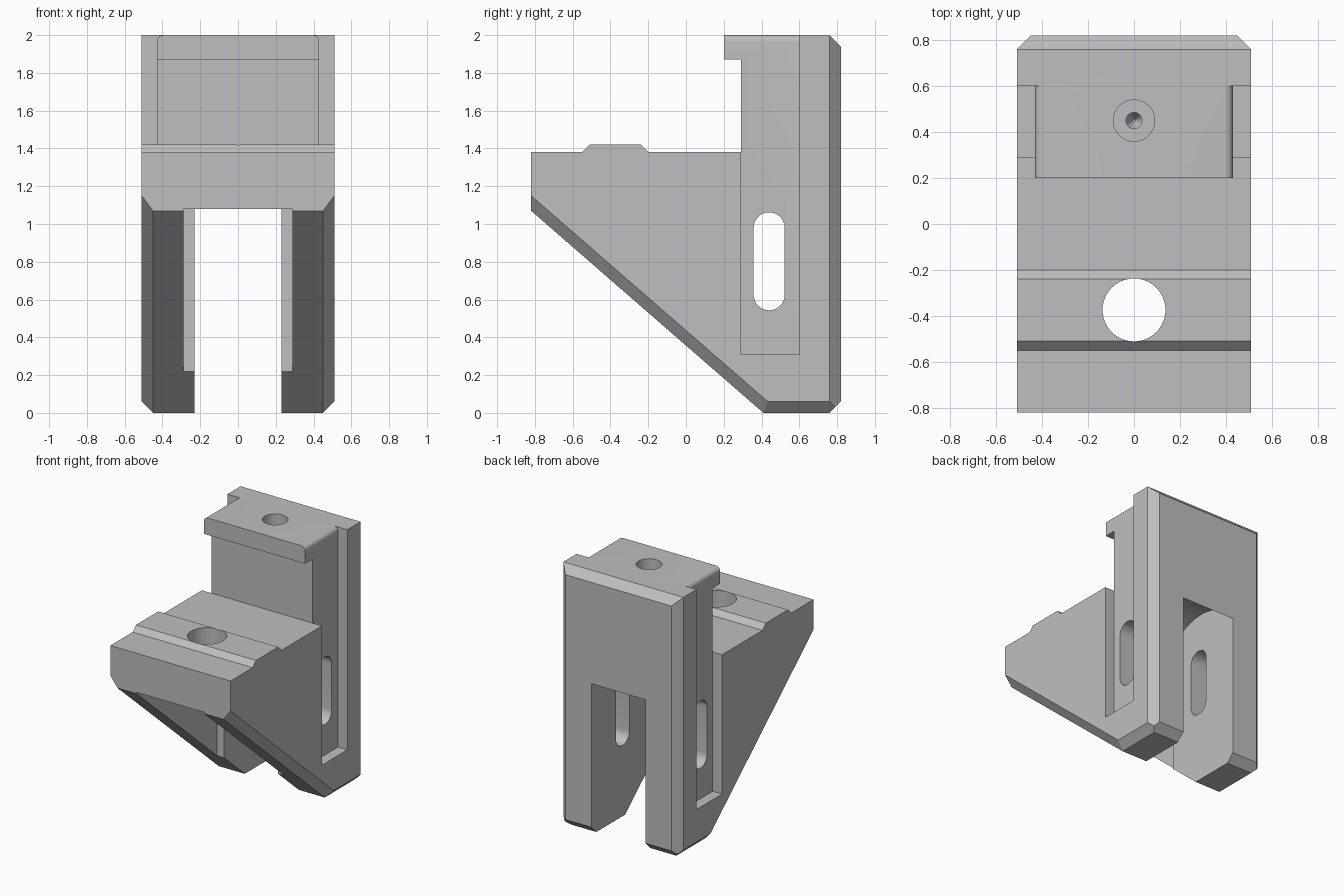
import bpy, bmesh, math
from mathutils import Vector

cube = bpy.data.objects.get("Cube")
if cube:
    bpy.data.objects.remove(cube, do_unlink=True)

grey = bpy.data.materials.new("light grey")
grey.use_nodes = True
grey.diffuse_color = (0.52, 0.52, 0.52, 1)
grey.node_tree.nodes["Principled BSDF"].inputs["Base Color"].default_value = grey.diffuse_color


def add_object(name, bm):
    bmesh.ops.recalc_face_normals(bm, faces=bm.faces)
    mesh = bpy.data.meshes.new(name)
    bm.to_mesh(mesh)
    bm.free()
    mesh.materials.append(grey)
    obj = bpy.data.objects.new(name, mesh)
    bpy.context.collection.objects.link(obj)
    return obj


def prism(points, low, high, axis="x"):
    """Extrude a (y, z) profile along x, or an (x, z) profile along y."""
    bm = bmesh.new()
    place = (lambda a, b: (low, a, b)) if axis == "x" else (lambda a, b: (a, low, b))
    face = bm.faces.new([bm.verts.new(place(a, b)) for a, b in points])
    grown = bmesh.ops.extrude_face_region(bm, geom=[face])["geom"]
    shift = Vector((high - low, 0, 0)) if axis == "x" else Vector((0, high - low, 0))
    bmesh.ops.translate(bm, vec=shift, verts=[g for g in grown if isinstance(g, bmesh.types.BMVert)])
    return bm


def arc(cx, cz, r, start, end, steps):
    angles = [math.radians(start + (end - start) * i / steps) for i in range(steps + 1)]
    return [(cx + r * math.cos(a), cz + r * math.sin(a)) for a in angles]


def lathe(profile, x, y, steps=48):
    """Closed solid of revolution from (radius, z) points, capped at both ends."""
    bm = bmesh.new()
    rings = []
    for r, z in profile:
        rings.append([bm.verts.new((x + r * math.cos(math.tau * i / steps),
                                    y + r * math.sin(math.tau * i / steps), z)) for i in range(steps)])
    for a, b in zip(rings, rings[1:]):
        for i in range(steps):
            j = (i + 1) % steps
            bm.faces.new((a[i], a[j], b[j], b[i]))
    bm.faces.new(rings[0])
    bm.faces.new(rings[-1])
    return bm


def cut(body, bm):
    cutter = add_object("cutter", bm)
    cutter.hide_render = True
    mod = body.modifiers.new("cut", "BOOLEAN")
    mod.operation, mod.solver, mod.object = "DIFFERENCE", "EXACT", cutter
    bpy.context.view_layer.objects.active = body
    bpy.ops.object.modifier_apply(modifier=mod.name)
    bpy.data.objects.remove(cutter, do_unlink=True)


# Side profile: diagonal underside, ridged shelf, hooked column, chamfered back
W, C = 0.51, 0.06
profile = [(0.41, 0), (-0.82, 1.07), (-0.82, 1.38), (-0.55, 1.38), (-0.51, 1.42), (-0.24, 1.42),
           (-0.20, 1.38), (0.29, 1.38), (0.29, 1.87), (0.20, 1.87), (0.20, 2), (0.76, 2),
           (0.82, 1.94), (0.82, C), (0.76, 0)]
bm = prism(profile, -W, W)

# Chamfers along the diagonal, the foot and the back corners
slope = Vector((0, -1.07, -1.23)).normalized()
for side in (-1, 1):
    out = Vector((side, 0, 0))
    for y, z, normal in ((-0.82, 1.07, slope), (0.5, 0, Vector((0, 0, -1))), (0.82, 1, Vector((0, 1, 0)))):
        bmesh.ops.bisect_plane(bm, geom=bm.verts[:] + bm.edges[:] + bm.faces[:], dist=1e-6,
                               plane_co=(side * (W - C), y, z), plane_no=out + normal, clear_outer=True)
        bmesh.ops.holes_fill(bm, edges=[e for e in bm.edges if e.is_boundary])
bracket = add_object("bracket_body", bm)

# Side recesses beside the column, and its rounded top edges
recess = [(0.29, 0.31), (0.60, 0.31), (0.60, 2.1), (0.10, 2.1), (0.10, 1.6), (0.29, 1.6)]
r = 0.035
for side in (-1, 1):
    cut(bracket, prism(recess, *sorted((side * 0.43, side * 0.6))))
    edge = [(side * a, b) for a, b in arc(0.43 - r, 2 - r, r, 0, 90, 8)]
    edge += [(side * (0.43 - r), 2.1), (side * 0.47, 2.1), (side * 0.47, 2 - r)]
    cut(bracket, prism(edge, 0.1, 0.60, "y"))

# Wheel pocket between the legs, open at the back, with a round roof
cut(bracket, prism(arc(0.47, 0.93, 0.42, 0, 180, 40) + [(0.05, -0.1), (0.89, -0.1)], -0.23, 0.23))
# Wider gap under the shelf
cut(bracket, prism([(-1, -0.1), (0.157, -0.1), (0.157, 1.08), (-1, 1.08)], -0.288, 0.288))
# Long axle slots through both legs
cut(bracket, prism(arc(0.44, 0.98, 0.082, 0, 180, 20) + arc(0.44, 0.625, 0.082, 180, 360, 20), -0.7, 0.7))
# Round hole through the shelf
cut(bracket, lathe([(0.137, 0.8), (0.137, 1.6)], 0, -0.374))
# Stepped screw hole in the column top
cut(bracket, lathe([(0.006, 1.52), (0.035, 1.58), (0.035, 1.65), (0.09, 1.65), (0.09, 2.1)], 0, 0.45))

bpy.ops.object.select_all(action="DESELECT")
bracket.select_set(True)
bpy.context.view_layer.objects.active = bracket
bpy.ops.object.shade_smooth_by_angle(angle=math.radians(25))
